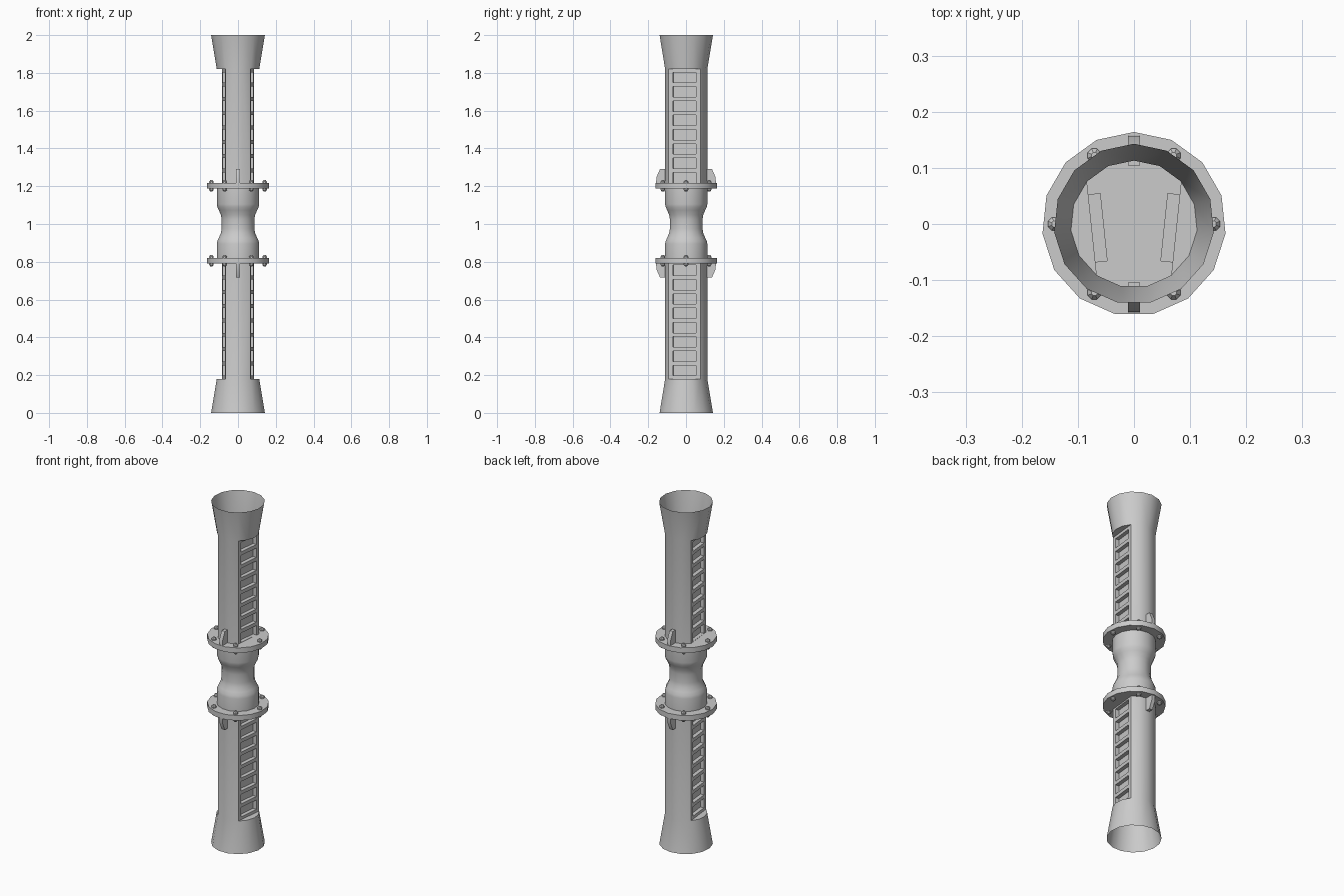
import bpy, bmesh
from math import sin, cos, radians, pi

if "Cube" in bpy.data.objects:
    bpy.data.objects.remove(bpy.data.objects["Cube"])

SIDES = 15
R_TUBE, R_MOUTH, R_FLANGE = 0.113, 0.143, 0.164
Z_MID = 1.0                      # everything repeats above and below this height
Z_CUT, Z_END = 0.82, 1.0         # heights measured from the middle
FL_LO, FL_HI = 0.183, 0.213      # flange underside and top
SLOTS, PITCH, SLOT_H, SLOT_W, SLOT_D = 8, 0.0757, 0.055, 0.061, 0.022


def polar(r, deg, z):
    return (r * cos(radians(deg)), r * sin(radians(deg)), z)


def finish(name, bm, mirror, merge=True):
    bmesh.ops.remove_doubles(bm, verts=bm.verts, dist=0.0002)
    me = bpy.data.meshes.new(name)
    bm.to_mesh(me)
    bm.free()
    ob = bpy.data.objects.new(name, me)
    bpy.context.collection.objects.link(ob)
    ob.location.z = Z_MID
    if any(mirror):
        m = ob.modifiers.new("mirror", "MIRROR")
        m.use_axis = mirror
        m.use_mirror_merge = merge
        m.merge_threshold = 0.0005
    bpy.context.view_layer.objects.active = ob
    for o in bpy.context.selected_objects:
        o.select_set(False)
    ob.select_set(True)
    bpy.ops.object.shade_smooth_by_angle(angle=radians(32))
    return ob


def face(bm, pts):
    return bm.faces.new([bm.verts.new(p) for p in pts])


def lathe(bm, profile, sides, start=90, centre=(0, 0), caps=True):
    """Spin (radius, z) points listed from bottom to top."""
    rings = []
    for r, z in profile:
        ring = []
        for i in range(sides):
            x, y, _ = polar(r, start + 360 * i / sides, z)
            ring.append(bm.verts.new((x + centre[0], y + centre[1], z)))
        rings.append(ring)
    for a, b in zip(rings, rings[1:]):
        for i in range(sides):
            j = (i + 1) % sides
            bm.faces.new((a[i], a[j], b[j], b[i]))
    if caps:
        bm.faces.new(rings[0][::-1])
        bm.faces.new(rings[-1])


# Flared mouth and tube wall: right half, mirrored left and down
bm = bmesh.new()
apothem = cos(radians(12))
ring = [(1, 90), (1, 66), (1, 42), (1, 18), (1, -6), (1, -30), (1, -54), (1, -78), (apothem, -90)]
for i, ((ka, a), (kb, b)) in enumerate(zip(ring, ring[1:])):
    face(bm, [polar(R_TUBE * ka, a, Z_CUT), polar(R_MOUTH * ka, a, Z_END),
              polar(R_MOUTH * kb, b, Z_END), polar(R_TUBE * kb, b, Z_CUT)])
    if i < 2 or i > 5:
        face(bm, [polar(R_TUBE * ka, a, FL_LO + 0.01), polar(R_TUBE * ka, a, Z_CUT),
                  polar(R_TUBE * kb, b, Z_CUT), polar(R_TUBE * kb, b, FL_LO + 0.01)])
# ledge above the flat vent panel
face(bm, [polar(R_TUBE, a, Z_CUT) for a in (42, 18, -6, -30, -54)])
finish("flared_tube", bm, (True, False, True))

# Flat vent panel with recessed slots
bm = bmesh.new()
dist, half = R_TUBE * cos(radians(48)), R_TUBE * sin(radians(48))
c, s = cos(radians(-6)), sin(radians(-6))


def pt(u, z, d=0.0):
    return ((dist - d) * c - u * s, (dist - d) * s + u * c, z)


def panel(u0, u1, z0, z1, d=0.0):
    face(bm, [pt(u0, z0, d), pt(u1, z0, d), pt(u1, z1, d), pt(u0, z1, d)])


w, top = SLOT_W, Z_CUT
for i in range(SLOTS):
    z1 = 0.803 - i * PITCH
    z0 = z1 - SLOT_H
    panel(-half, half, z1, top)
    panel(-half, -w, z0, z1)
    panel(w, half, z0, z1)
    panel(-w, w, z0, z1, SLOT_D)
    rim = [(-w, z0), (w, z0), (w, z1), (-w, z1)]
    for (ua, za), (ub, zb) in zip(rim, rim[1:] + rim[:1]):
        face(bm, [pt(ua, za), pt(ub, zb), pt(ub, zb, SLOT_D), pt(ua, za, SLOT_D)])
    top = z0
panel(-half, half, FL_LO + 0.01, top)
finish("vent_panel", bm, (True, False, True))

# Pinched middle section
bm = bmesh.new()
upper = [(0.0875, 0.025), (0.091, 0.048), (0.102, 0.073), (0.110, 0.090), (0.113, 0.105), (0.113, FL_LO + 0.005)]
lathe(bm, [(r, -z) for r, z in upper[::-1]] + upper, SIDES, caps=False)
finish("waist", bm, (False, False, False))

# Flange discs
bm = bmesh.new()
lathe(bm, [(R_FLANGE, FL_LO), (R_FLANGE, FL_HI)], SIDES)
finish("flange", bm, (False, False, True)).location.z += 0.004

# Six bolts through each flange
bm = bmesh.new()
for k in range(6):
    x, y, _ = polar(0.141, 60 * k, 0)
    lathe(bm, [(0.006, 0.167), (0.013, 0.176), (0.013, 0.220), (0.006, 0.229)], 8, 22.5, (x, y))
finish("bolts", bm, (False, False, True)).location.z += 0.004

# Gusset ribs at front and back
bm = bmesh.new()
prof = [(0.104, FL_HI - 0.005), (0.158, FL_HI - 0.005), (0.157, 0.243), (0.137, 0.288), (0.104, 0.288)]
f = face(bm, [(-0.0105, y, z) for y, z in prof])
ext = bmesh.ops.extrude_face_region(bm, geom=[f])
bmesh.ops.translate(bm, vec=(0.021, 0, 0), verts=[v for v in ext["geom"] if isinstance(v, bmesh.types.BMVert)])
bmesh.ops.recalc_face_normals(bm, faces=bm.faces)
finish("ribs", bm, (False, True, True)).location.z += 0.004
